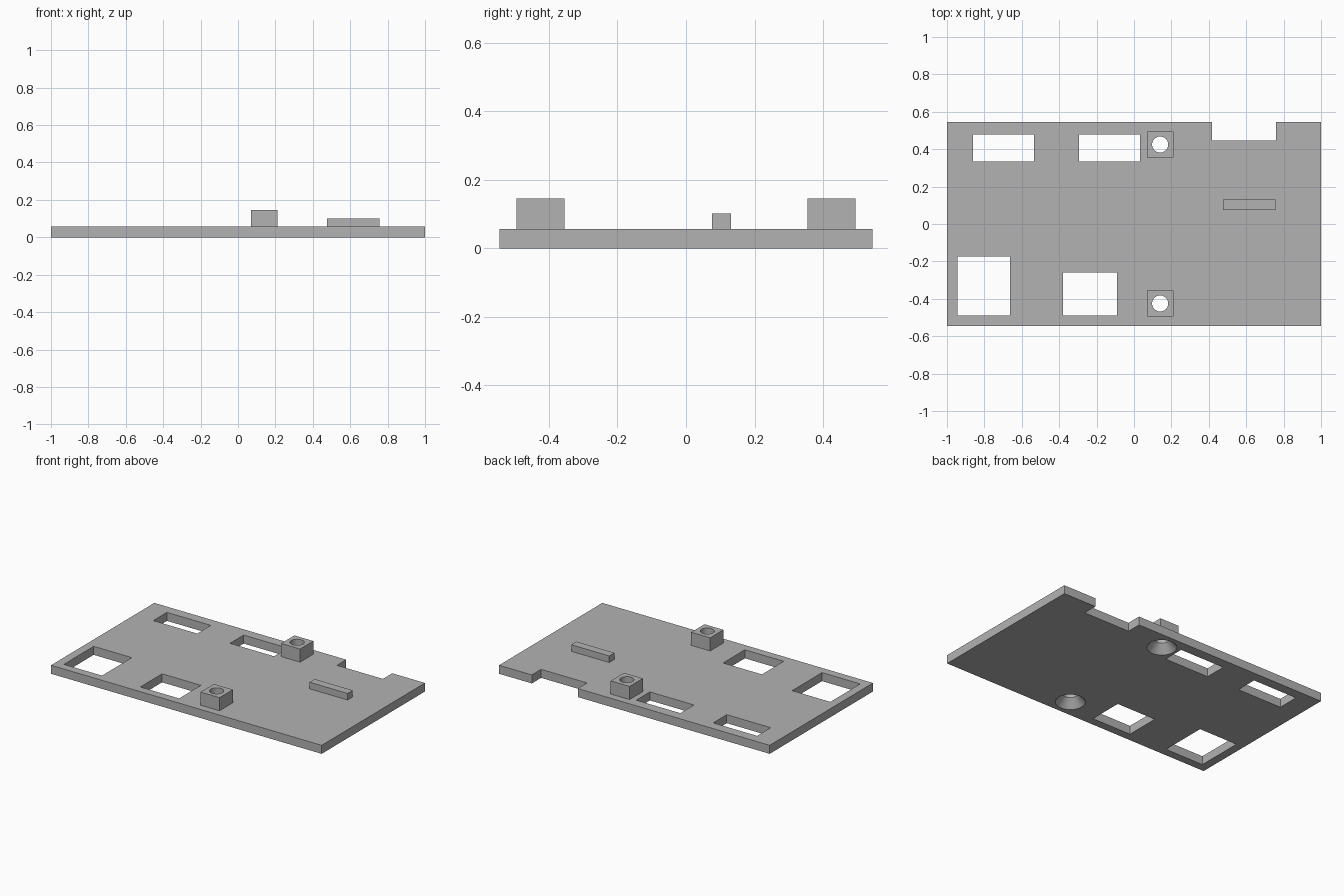
import bpy
import math

if "Cube" in bpy.data.objects:
    bpy.data.objects.remove(bpy.data.objects["Cube"], do_unlink=True)

grey = bpy.data.materials.new("light_grey")
grey.use_nodes = True
GREY = (0.45, 0.45, 0.45, 1)
grey.diffuse_color = GREY
grey.node_tree.nodes["Principled BSDF"].inputs["Base Color"].default_value = GREY

LENGTH, DEPTH, THICK = 2.0, 1.09, 0.057
HOLE_X, HOLE_Y, HOLE_R, SINK_R = 0.14, 0.425, 0.043, 0.09


def box(name, x0, x1, y0, y1, z0, z1):
    bpy.ops.mesh.primitive_cube_add(
        size=1, location=((x0 + x1) / 2, (y0 + y1) / 2, (z0 + z1) / 2))
    ob = bpy.context.object
    ob.name = name
    ob.scale = (x1 - x0, y1 - y0, z1 - z0)
    bpy.ops.object.transform_apply(location=False, rotation=False, scale=True)
    ob.data.materials.append(grey)
    return ob


def cone(x, y, r0, r1, z0, z1):
    bpy.ops.mesh.primitive_cone_add(
        vertices=40, radius1=r0, radius2=r1, depth=z1 - z0,
        location=(x, y, (z0 + z1) / 2))
    ob = bpy.context.object
    ob.name = "hole_cutter"
    ob.data.materials.append(grey)
    return ob


def cut(target, cutter):
    cutter.hide_render = True
    mod = target.modifiers.new("cut", "BOOLEAN")
    mod.operation = "DIFFERENCE"
    mod.solver = "EXACT"
    mod.object = cutter
    bpy.ops.object.select_all(action="DESELECT")
    target.select_set(True)
    bpy.context.view_layer.objects.active = target
    bpy.ops.object.modifier_apply(modifier=mod.name)
    bpy.data.objects.remove(cutter, do_unlink=True)


def smooth(ob):
    bpy.ops.object.select_all(action="DESELECT")
    ob.select_set(True)
    bpy.context.view_layer.objects.active = ob
    bpy.ops.object.shade_smooth_by_angle(angle=math.radians(30))


# Base plate with its windows and rear edge notch
plate = box("base_plate", -LENGTH / 2, LENGTH / 2, -DEPTH / 2, DEPTH / 2, 0, THICK)
openings = [
    (-0.86, -0.535, 0.334, 0.478),
    (-0.293, 0.033, 0.334, 0.478),
    (-0.944, -0.662, -0.49, -0.175),
    (-0.379, -0.092, -0.49, -0.26),
    (0.418, 0.758, 0.447, 0.7),
]
for opening in openings:
    cut(plate, box("window_cutter", *opening, -0.1, 0.2))

# Square screw bosses with through holes, countersunk from below
for side, y in (("front", -HOLE_Y), ("back", HOLE_Y)):
    boss = box(side + "_screw_boss", HOLE_X - 0.07, HOLE_X + 0.07,
               y - 0.07, y + 0.07, THICK, 0.145)
    cut(boss, cone(HOLE_X, y, HOLE_R, HOLE_R, -0.1, 0.3))
    smooth(boss)
    slope = (SINK_R - HOLE_R) / 0.055
    cut(plate, cone(HOLE_X, y, SINK_R + 0.02 * slope, HOLE_R, -0.02, 0.055))
    cut(plate, cone(HOLE_X, y, HOLE_R, HOLE_R, -0.1, 0.3))
smooth(plate)

# Raised locating rib
box("locating_rib", 0.476, 0.756, 0.076, 0.131, THICK, 0.101)
